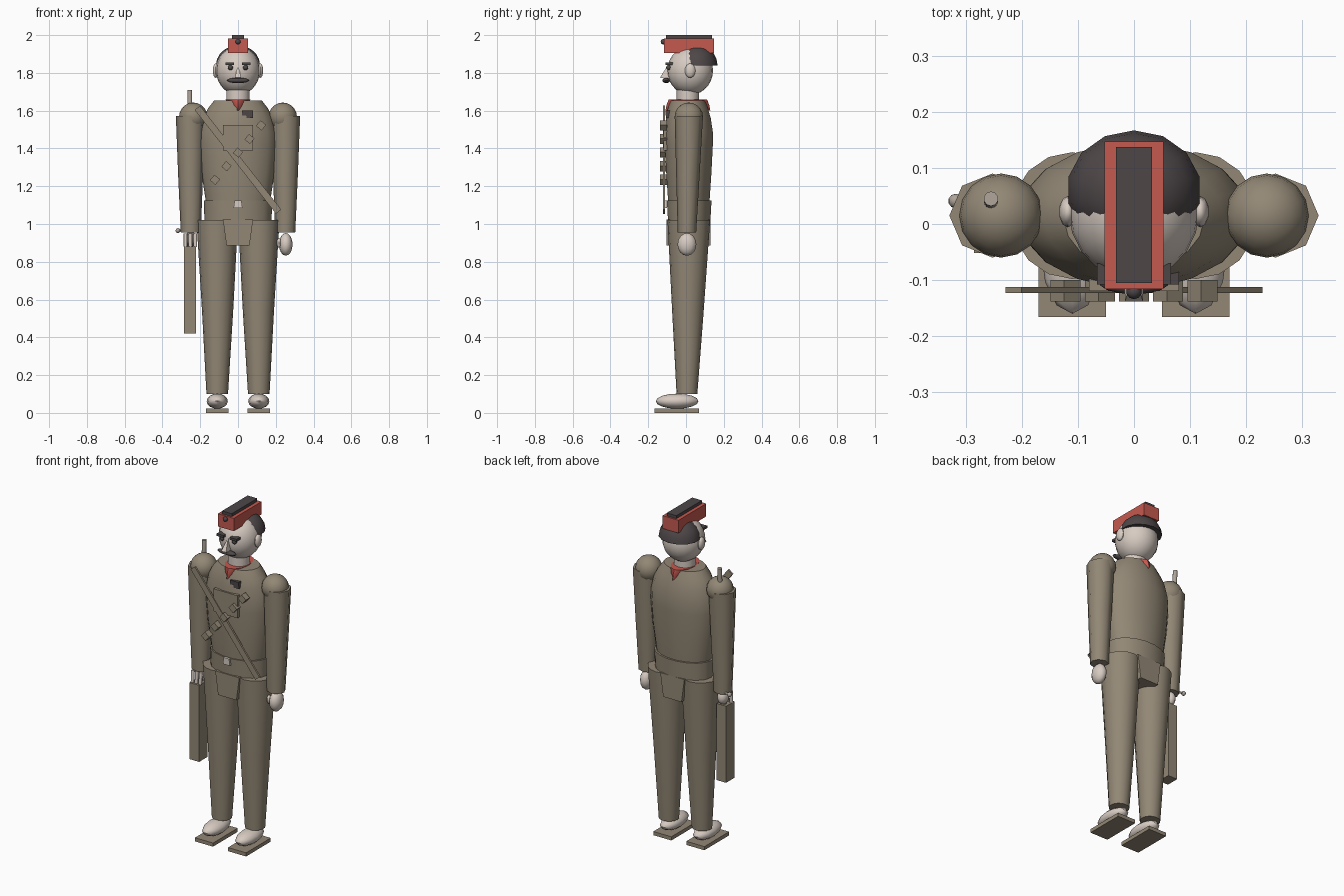
import bpy, bmesh, math
from mathutils import Matrix, Vector

cube = bpy.data.objects.get("Cube")
if cube:
    bpy.data.objects.remove(cube, do_unlink=True)


def material(name, rgb):
    m = bpy.data.materials.new(name)
    m.use_nodes = True
    m.diffuse_color = (*rgb, 1)
    m.node_tree.nodes["Principled BSDF"].inputs["Base Color"].default_value = (*rgb, 1)
    return m


KHAKI = material("khaki", (0.29, 0.245, 0.18))
SKIN = material("pale_skin", (0.68, 0.6, 0.54))
RED = material("red_cloth", (0.56, 0.1, 0.08))
DARK = material("dark_hair", (0.075, 0.062, 0.064))
METAL = material("dull_metal", (0.42, 0.37, 0.32))


def finish(name, bm, mat, smooth=True):
    bmesh.ops.recalc_face_normals(bm, faces=bm.faces)
    mesh = bpy.data.meshes.new(name)
    bm.to_mesh(mesh)
    bm.free()
    mesh.materials.append(mat)
    ob = bpy.data.objects.new(name, mesh)
    bpy.context.collection.objects.link(ob)
    if smooth:
        bpy.ops.object.select_all(action="DESELECT")
        ob.select_set(True)
        bpy.context.view_layer.objects.active = ob
        bpy.ops.object.shade_smooth_by_angle(angle=math.radians(50))
    return ob


def loft(name, rings, mat, n=16):
    """Skin elliptical rings given as (z, cx, cy, rx, ry)."""
    bm = bmesh.new()
    loops = []
    for z, cx, cy, rx, ry in rings:
        loops.append([bm.verts.new((cx + rx * math.cos(i * math.tau / n),
                                    cy + ry * math.sin(i * math.tau / n), z))
                      for i in range(n)])
    for a, b in zip(loops, loops[1:]):
        for i in range(n):
            j = (i + 1) % n
            bm.faces.new((a[i], a[j], b[j], b[i]))
    bm.faces.new(loops[0])
    bm.faces.new(loops[-1])
    return finish(name, bm, mat)


def ball(name, center, radii, mat, u=16, v=10, floor=None):
    bm = bmesh.new()
    bmesh.ops.create_uvsphere(bm, u_segments=u, v_segments=v, radius=1)
    bmesh.ops.transform(bm, verts=bm.verts,
                        matrix=Matrix.Translation(center) @ Matrix.Diagonal((*radii, 1)))
    if floor is not None:
        cut = bmesh.ops.bisect_plane(bm, geom=bm.verts[:] + bm.edges[:] + bm.faces[:],
                                     plane_co=(0, 0, floor), plane_no=(0, 0, -1), clear_outer=True)
        bmesh.ops.contextual_create(bm, geom=[e for e in cut["geom_cut"]
                                              if isinstance(e, bmesh.types.BMEdge)])
    return finish(name, bm, mat)


def box(name, low, high, mat, turn=0, taper=1):
    """Box between two corners, turned about y, bottom width scaled by taper."""
    low, high = Vector(low), Vector(high)
    bm = bmesh.new()
    bmesh.ops.create_cube(bm, size=1)
    for v in bm.verts:
        if v.co.z < 0:
            v.co.x *= taper
    bmesh.ops.transform(bm, verts=bm.verts,
                        matrix=Matrix.Translation((low + high) / 2)
                        @ Matrix.Rotation(turn, 4, "Y") @ Matrix.Diagonal((*(high - low), 1)))
    return finish(name, bm, mat, smooth=False)


def rod(name, a, b, radius, mat, n=10):
    a, b = Vector(a), Vector(b)
    d = b - a
    bm = bmesh.new()
    bmesh.ops.create_cone(bm, cap_ends=True, segments=n, radius1=radius, radius2=radius,
                          depth=d.length)
    bmesh.ops.transform(bm, verts=bm.verts,
                        matrix=Matrix.Translation((a + b) / 2)
                        @ d.to_track_quat("Z", "Y").to_matrix().to_4x4())
    return finish(name, bm, mat)


# Torso, waist and hips
loft("torso", [(1.08, 0, 0.015, 0.165, 0.107), (1.13, 0, 0.015, 0.172, 0.112),
               (1.28, 0, 0.015, 0.195, 0.122), (1.42, 0, 0.015, 0.206, 0.129),
               (1.48, 0, 0.015, 0.204, 0.13), (1.56, 0, 0.013, 0.185, 0.12),
               (1.61, 0, 0.01, 0.16, 0.108), (1.655, 0, 0.01, 0.125, 0.092)], KHAKI, 18)
loft("waist", [(1.0, 0, 0.017, 0.177, 0.113), (1.125, 0, 0.017, 0.181, 0.12)], KHAKI, 18)
box("crotch", (-0.08, -0.102, 0.885), (0.08, 0.13, 1.025), KHAKI, taper=0.76)
box("belt_buckle", (-0.018, -0.111, 1.085), (0.018, -0.1, 1.125), SKIN, taper=1.3)

# Limbs
for side, s in (("left", 1), ("right", -1)):
    loft(side + "_leg", [(0.1, s * 0.11, 0.005, 0.057, 0.055),
                         (0.53, s * 0.108, 0.01, 0.082, 0.083),
                         (1.02, s * 0.11, 0.015, 0.11, 0.113)], KHAKI)
    ball(side + "_foot", (s * 0.11, -0.047, 0.062), (0.056, 0.113, 0.04), SKIN, 12, 8)
    box(side + "_sole", (s * 0.11 - 0.06, -0.166, 0), (s * 0.11 + 0.06, 0.068, 0.022), KHAKI)
    ball(side + "_shoulder", (s * 0.237, 0.015, 1.568), (0.075, 0.075, 0.075), KHAKI)
    loft(side + "_arm", [(0.955, s * 0.25, 0.005, 0.053, 0.049),
                         (1.26, s * 0.251, 0.01, 0.066, 0.062),
                         (1.572, s * 0.252, 0.015, 0.077, 0.075)], KHAKI, 8)
    ball(side + "_ear", (s * 0.118, 0.022, 1.812), (0.016, 0.028, 0.038), SKIN, 10, 8)
    ball(side + "_eye", (s * 0.04, -0.091, 1.828), (0.014, 0.014, 0.014), DARK, 10, 8)
    box(side + "_eyebrow", (s * 0.043 - 0.023, -0.108, 1.842),
        (s * 0.043 + 0.023, -0.07, 1.856), DARK)

# Hands
ball("left_hand", (0.253, 0.005, 0.892), (0.036, 0.05, 0.06), SKIN, 12, 8)
ball("left_thumb", (0.217, -0.015, 0.9), (0.012, 0.014, 0.026), SKIN, 8, 6)
ball("right_palm", (-0.25, 0.005, 0.92), (0.03, 0.036, 0.042), SKIN, 12, 8)
for i in range(3):
    x = -0.278 + i * 0.026
    rod("right_finger", (x, -0.035, 0.88), (x, -0.03, 0.95), 0.01, SKIN, 8)

# Rifle carried along the right arm
box("rifle_stock", (-0.285, -0.052, 0.42), (-0.222, 0.026, 0.88), KHAKI)
rod("rifle_barrel", (-0.255, 0.0, 0.85), (-0.255, 0.045, 1.71), 0.013, METAL)
rod("bolt_handle", (-0.315, 0.041, 0.965), (-0.21, 0.02, 0.965), 0.006, METAL, 8)
ball("bolt_knob", (-0.318, 0.041, 0.965), (0.013, 0.013, 0.013), METAL, 10, 8)

# Chest gear
strap_turn = math.atan2(0.55, 0.43)
half = math.hypot(0.43, 0.55) / 2
box("shoulder_strap", (-half, -0.123, 1.322), (half, -0.112, 1.358), KHAKI, turn=strap_turn)
box("chest_pocket", (-0.08, -0.119, 1.39), (0.08, -0.09, 1.525), KHAKI)
for i in range(-2, 3):
    x, z = i * 0.061, 1.378 + i * 0.072
    box("ammo_pouch", (x - 0.019, -0.138, z - 0.019), (x + 0.019, -0.1, z + 0.019),
        KHAKI, turn=math.radians(-50))
box("chest_patch", (0.022, -0.108, 1.575), (0.08, -0.075, 1.6), DARK)
box("patch_tail", (0.045, -0.106, 1.56), (0.08, -0.075, 1.58), DARK)

# Neck and scarf
loft("neck", [(1.6, 0, 0.01, 0.062, 0.06), (1.74, 0, 0.01, 0.062, 0.06)], SKIN)
loft("scarf", [(1.6, 0, 0.01, 0.012, 0.119), (1.63, 0, 0.01, 0.05, 0.113),
               (1.658, 0, 0.01, 0.066, 0.102)], RED, 12)

# Head and face
ball("head", (0, 0.022, 1.812), (0.116, 0.121, 0.128), SKIN, 20, 14)
ball("hair", (0, 0.06, 1.84), (0.12, 0.107, 0.106), DARK, 14, 10, floor=1.84)
nose = bmesh.new()
top, left, right, tip_l, tip_r = [nose.verts.new(p) for p in (
    (0, -0.09, 1.85), (0.018, -0.085, 1.765), (-0.018, -0.085, 1.765),
    (0.016, -0.138, 1.775), (-0.016, -0.138, 1.775))]
for f in ((top, tip_l, tip_r), (top, left, tip_l), (top, tip_r, right),
          (left, right, tip_r, tip_l), (top, right, left)):
    nose.faces.new(f)
finish("nose", nose, SKIN, smooth=False)
ball("moustache", (0, -0.105, 1.76), (0.062, 0.02, 0.014), DARK, 14, 8)

# Side cap
box("cap_body", (-0.053, -0.116, 1.905), (0.053, 0.147, 1.982), RED)
box("cap_top", (-0.032, -0.105, 1.975), (0.032, 0.137, 2.0), DARK)
ball("cap_badge", (0, -0.12, 1.965), (0.014, 0.014, 0.014), DARK, 10, 8)
